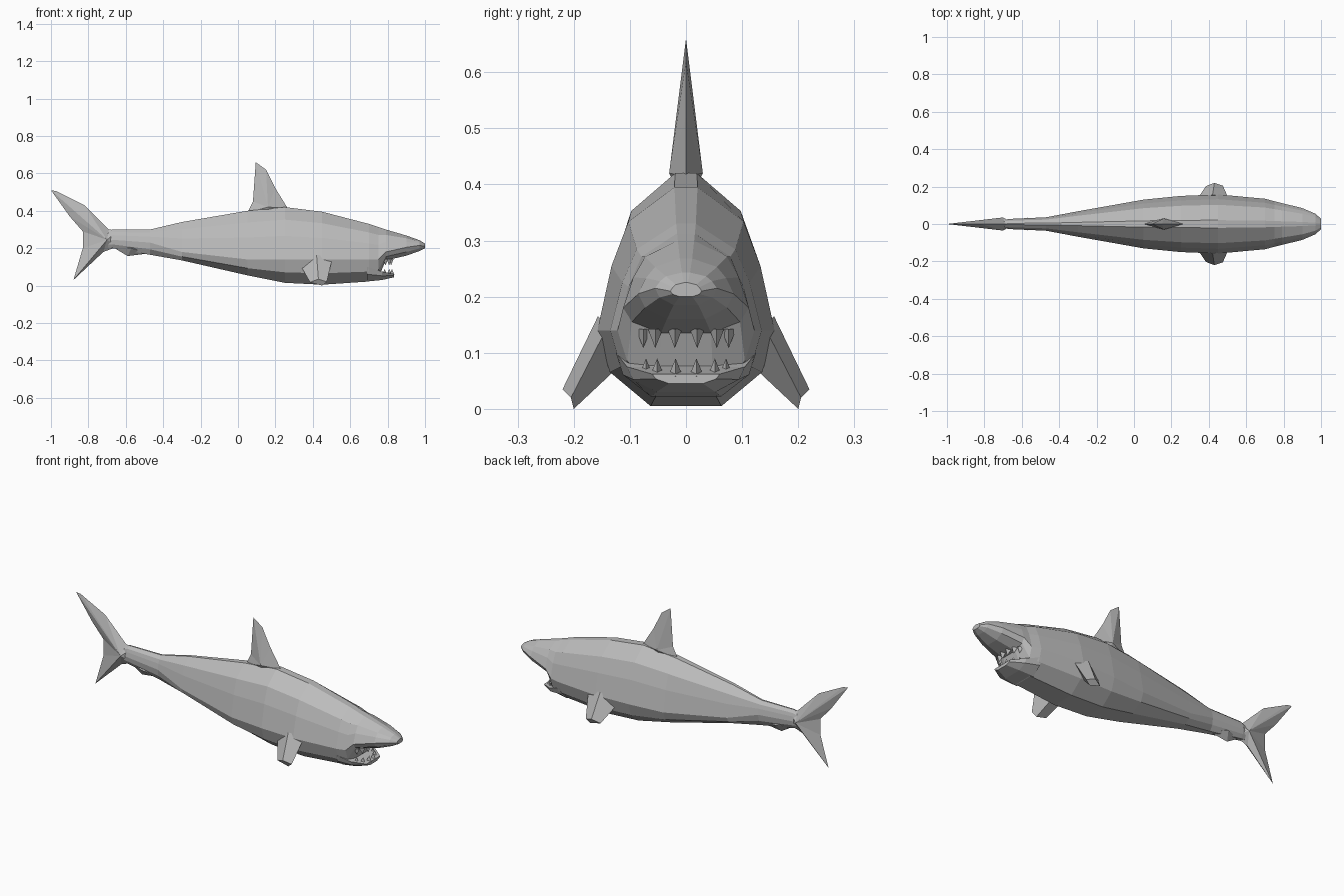
import bpy, bmesh
from math import cos, sin, pi

cube = bpy.data.objects.get("Cube")
if cube:
    bpy.data.objects.remove(cube)

grey = bpy.data.materials.new("grey skin")
grey.use_nodes = True
GREY = (0.5, 0.5, 0.5, 1)
grey.diffuse_color = GREY
grey.node_tree.nodes["Principled BSDF"].inputs["Base Color"].default_value = GREY


def make(name, verts, faces):
    bm = bmesh.new()
    vs = [bm.verts.new(v) for v in verts]
    for f in faces:
        bm.faces.new([vs[i] for i in f])
    bmesh.ops.recalc_face_normals(bm, faces=bm.faces[:])
    mesh = bpy.data.meshes.new(name)
    bm.to_mesh(mesh)
    bm.free()
    mesh.materials.append(grey)
    obj = bpy.data.objects.new(name, mesh)
    bpy.context.collection.objects.link(obj)
    return obj


def loft(name, rings):
    """Skin a row of equal rings and cap both ends."""
    n = len(rings[0])
    verts = [p for ring in rings for p in ring]
    faces = [(r * n + i, r * n + (i + 1) % n, (r + 1) * n + (i + 1) % n, (r + 1) * n + i)
             for r in range(len(rings) - 1) for i in range(n)]
    last = (len(rings) - 1) * n
    faces += [tuple(range(n)), tuple(range(last, last + n))]
    return make(name, verts, faces)


def fin(name, outline, hub, thick):
    """Thin-edged upright fin, thickest at its hub."""
    n = len(outline)
    verts = [(x, 0, z) for x, z in outline]
    verts += [(hub[0], s * thick, hub[1]) for s in (1, -1)]
    faces = [(i, (i + 1) % n, n + side) for side in (0, 1) for i in range(n)]
    return make(name, verts, faces)


def body_ring(x, top, bottom, half, mid):
    up, down = top - mid, mid - bottom
    side = [(.13, top), (.65, mid + .76 * up), (.84, mid + .45 * up),
            (1, mid), (.86, mid - .55 * down), (.4, bottom)]
    left = [(x, f * half, z) for f, z in side]
    return left + [(a, -b, c) for a, b, c in reversed(left)]


# Body: x, top, bottom, half width, height of the widest point
stations = [
    (-.74, .27, .21, .012, .24), (-.67, .30, .20, .027, .245),
    (-.47, .30, .165, .036, .23), (-.30, .34, .135, .068, .18),
    (.05, .40, .055, .13, .14), (.25, .42, .015, .15, .14),
    (.45, .395, .005, .158, .14), (.70, .33, .022, .135, .14),
    (.75, .313, .04, .122, .14), (.79, .30, .135, .112, .18),
    (.90, .268, .16, .085, .205), (.97, .243, .185, .055, .215),
    (1.0, .225, .20, .028, .21)]
loft("body", [body_ring(*s) for s in stations])


# Lower jaw
def jaw_ring(x, half, low, high):
    return [(x, half, high), (x, half * .9, (low + high) / 2), (x, half * .5, low),
            (x, -half * .5, low), (x, -half * .9, (low + high) / 2), (x, -half, high)]


loft("lower_jaw", [jaw_ring(.69, .125, .022, .10), jaw_ring(.77, .105, .03, .075),
                   jaw_ring(.835, .06, .045, .062)])


# Teeth along both jaws
def tooth(name, x, y, z, height):
    r = .013
    base = [(x - r, y - r, z), (x + r, y, z), (x - r, y + r, z)]
    make(name, base + [(x, y, z + height)], [(0, 1, 2), (0, 1, 3), (1, 2, 3), (2, 0, 3)])


for i in range(6):
    a = pi * (i / 5 - .5) * .8
    tooth("lower_tooth", .765 + .06 * cos(a), .075 * sin(a), .058, .032)
    tooth("upper_tooth", .775 + .045 * cos(a), .08 * sin(a), .142, -.034)

# Upright fins
fin("dorsal_fin", [(.05, .39), (.08, .45), (.095, .66), (.15, .62), (.20, .52),
                   (.265, .415), (.15, .36)], (.16, .42), .03)
fin("tail_fin", [(-.64, .295), (-.69, .30), (-.82, .43), (-.97, .505), (-1, .51),
                 (-.90, .37), (-.83, .29), (-.83, .20), (-.88, .03), (-.72, .18),
                 (-.64, .21)], (-.70, .245), .035)
fin("rear_belly_fin", [(-.66, .20), (-.59, .158), (-.48, .172), (-.56, .22)], (-.57, .20), .034)

# Pectoral fins
root = [(.33, .12, .115), (.42, .157, .165), (.505, .138, .15), (.42, .12, .075)]
tip = [(.385, .203, .018), (.43, .22, .035), (.475, .205, .02), (.45, .2, 0)]
for name, s in (("left_pectoral_fin", 1), ("right_pectoral_fin", -1)):
    loft(name, [[(x, s * y, z) for x, y, z in ring] for ring in (root, tip)])
